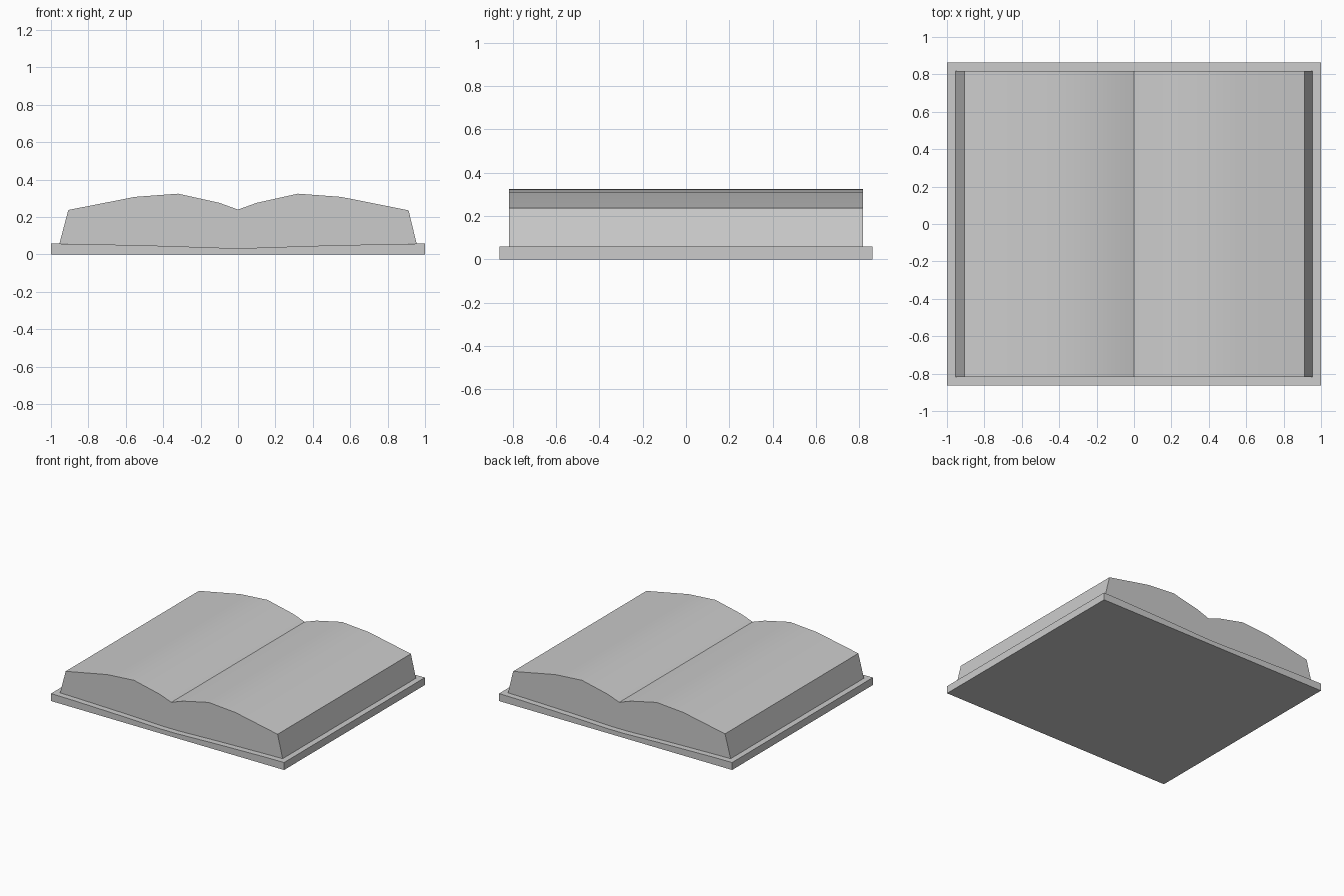
import bpy, bmesh, math

if "Cube" in bpy.data.objects:
    bpy.data.objects.remove(bpy.data.objects["Cube"])


def extrude_profile(name, points, half_depth):
    """Solid made by sweeping an x-z outline along y."""
    bm = bmesh.new()
    face = bm.faces.new([bm.verts.new((x, -half_depth, z)) for x, z in points])
    res = bmesh.ops.extrude_face_region(bm, geom=[face])
    moved = [g for g in res["geom"] if isinstance(g, bmesh.types.BMVert)]
    bmesh.ops.translate(bm, verts=moved, vec=(0, 2 * half_depth, 0))
    bmesh.ops.recalc_face_normals(bm, faces=bm.faces)
    mesh = bpy.data.meshes.new(name)
    bm.to_mesh(mesh)
    bm.free()
    obj = bpy.data.objects.new(name, mesh)
    bpy.context.collection.objects.link(obj)
    bpy.ops.object.select_all(action='DESELECT')
    obj.select_set(True)
    bpy.context.view_layer.objects.active = obj
    bpy.ops.object.shade_smooth_by_angle(angle=math.radians(30))
    return obj


# Shallow dip shared by the cover top and the underside of the pages
dip = [(-0.82, 0.056), (-0.4, 0.046), (-0.07, 0.035),
       (0.07, 0.035), (0.4, 0.046), (0.82, 0.056)]

# Cover: flat slab with a slightly sunken top
extrude_profile("cover", [(1, 0), (-1, 0), (-1, 0.058)] + dip + [(1, 0.058)], 0.863)

# Pages: two curved leaves meeting at the centre crease
page_top = [(0.955, 0.058), (0.912, 0.236), (0.55, 0.308), (0.32, 0.325),
            (0.1, 0.276), (0, 0.24), (-0.1, 0.276), (-0.32, 0.325),
            (-0.55, 0.308), (-0.907, 0.238), (-0.955, 0.058)]
extrude_profile("pages", dip + page_top, 0.817)
